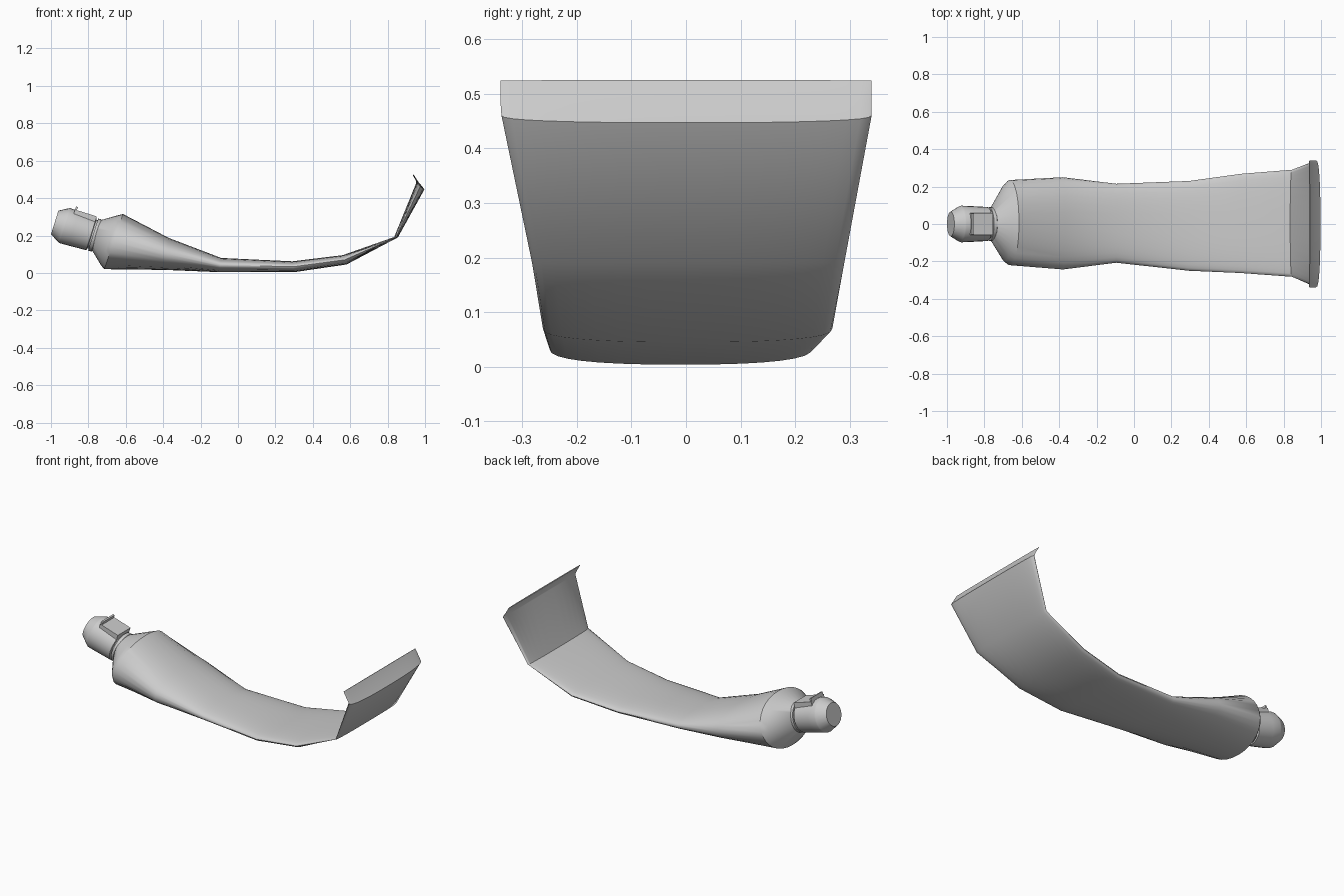
import bpy, bmesh, math
from mathutils import Vector, Matrix

if "Cube" in bpy.data.objects:
    bpy.data.objects.remove(bpy.data.objects["Cube"])


def loft(name, rings, angle=35):
    bm = bmesh.new()
    loops = [[bm.verts.new(p) for p in r] for r in rings]
    n = len(loops[0])
    for a, b in zip(loops, loops[1:]):
        for i in range(n):
            j = (i + 1) % n
            bm.faces.new((a[i], a[j], b[j], b[i]))
    bm.faces.new(loops[0][::-1])
    bm.faces.new(loops[-1])
    return finish(name, bm, angle)


def finish(name, bm, angle):
    bmesh.ops.recalc_face_normals(bm, faces=bm.faces)
    me = bpy.data.meshes.new(name)
    bm.to_mesh(me)
    bm.free()
    ob = bpy.data.objects.new(name, me)
    bpy.context.collection.objects.link(ob)
    bpy.ops.object.select_all(action='DESELECT')
    ob.select_set(True)
    bpy.context.view_layer.objects.active = ob
    bpy.ops.object.shade_smooth_by_angle(angle=math.radians(angle))
    return ob


def section(top, bottom, y0, y1, power, n=32):
    # Superellipse between a top and a bottom point of the side profile
    t, b = Vector((top[0], 0, top[1])), Vector((bottom[0], 0, bottom[1]))
    mid, half = (t + b) / 2, (t - b) / 2
    pts = []
    for i in range(n):
        a = 2 * math.pi * i / n
        c, s = math.cos(a), math.sin(a)
        u = math.copysign(abs(c) ** power, c)
        v = math.copysign(abs(s) ** power, s)
        pts.append(mid + half * v + Vector((0, (y0 + y1) / 2 + u * (y1 - y0) / 2, 0)))
    return pts


# Squeezed tube: shoulder, body, curled-up tail and crimped edge
body = [
    ((-0.742, 0.280), (-0.785, 0.128), -0.085, 0.085, 1.0),
    ((-0.650, 0.306), (-0.732, 0.040), -0.20, 0.21, 1.0),
    ((-0.615, 0.315), (-0.715, 0.020), -0.22, 0.235, 0.95),
    ((-0.37, 0.187), (-0.39, 0.016), -0.243, 0.25, 0.9),
    ((-0.09, 0.080), (-0.10, 0.004), -0.207, 0.215, 0.85),
    ((0.29, 0.062), (0.30, 0.004), -0.25, 0.23, 0.8),
    ((0.56, 0.095), (0.58, 0.045), -0.262, 0.268, 0.8),
    ((0.835, 0.192), (0.855, 0.190), -0.282, 0.29, 0.8),
    ((0.950, 0.474), (0.997, 0.447), -0.338, 0.34, 0.8),
    ((0.953, 0.488), (0.962, 0.490), -0.34, 0.34, 0.8),
    ((0.935, 0.523), (0.940, 0.525), -0.34, 0.34, 0.8),
]
loft("tube_body", [section(*s) for s in body], 40)

# Tilted axis shared by neck and cap
base, tip = Vector((-0.767, 0, 0.203)), Vector((-0.980, 0, 0.270))
axis = (tip - base).normalized()
up = Vector((0, 1, 0)).cross(axis).normalized()
if up.z < 0:
    up = -up
length = (tip - base).length


def lathe(name, profile, n=24):
    rings = []
    for s, r in profile:
        c = base + axis * s
        rings.append([c + up * (r * math.sin(2 * math.pi * i / n))
                      + Vector((0, r * math.cos(2 * math.pi * i / n), 0)) for i in range(n)])
    return loft(name, rings, 30)


# Neck collar and cap with bevelled end
lathe("neck_collar", [(-0.02, 0.08), (-0.01, 0.09), (0.008, 0.09), (0.008, 0.08), (0.03, 0.08)])
lathe("cap", [(0.015, 0.078), (0.018, 0.091), (0.115, 0.096), (0.165, 0.098),
              (0.172, 0.096), (length, 0.066)])


# Raised hinge panel and lift lip on top of the cap
def block(name, s0, s1, h0, h1, w):
    bm = bmesh.new()
    frame = Matrix((axis, Vector((0, 1, 0)), up)).transposed().to_4x4()
    frame.translation = base + axis * (s0 + s1) / 2 + up * (h0 + h1) / 2
    bmesh.ops.create_cube(bm, size=1, matrix=frame @ Matrix.Diagonal((s1 - s0, 2 * w, h1 - h0, 1)))
    return finish(name, bm, 30)


block("cap_panel", 0.018, 0.14, 0.065, 0.098, 0.06)
block("cap_lip", 0.130, 0.140, 0.065, 0.116, 0.055)
